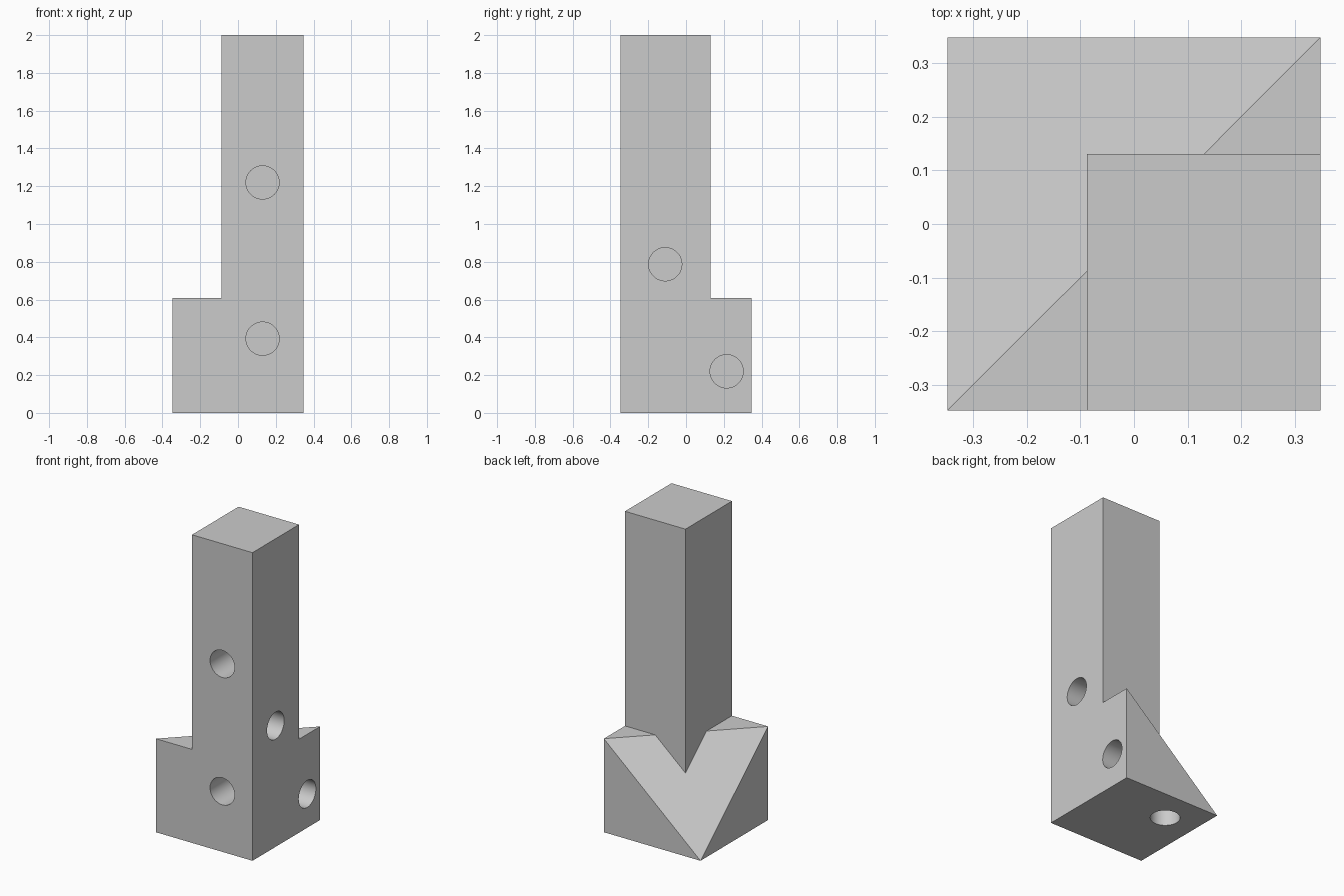
import bpy, bmesh, math
from mathutils import Matrix, Vector

cube = bpy.data.objects.get("Cube")
if cube:
    bpy.data.objects.remove(cube, do_unlink=True)

HALF = 0.347          # half width of the square foot
FOOT_TOP = 0.607
POST_LEFT, POST_BACK = -0.087, 0.13
RADIUS, DEPTH = 0.088, 0.22

grey = bpy.data.materials.new("light grey")
grey.use_nodes = True
grey.diffuse_color = (0.6, 0.6, 0.6, 1)
grey.node_tree.nodes["Principled BSDF"].inputs["Base Color"].default_value = grey.diffuse_color


def make_object(name, bm):
    bmesh.ops.recalc_face_normals(bm, faces=bm.faces)
    mesh = bpy.data.meshes.new(name)
    bm.to_mesh(mesh)
    bm.free()
    mesh.materials.append(grey)
    obj = bpy.data.objects.new(name, mesh)
    bpy.context.collection.objects.link(obj)
    return obj


def box(low, high):
    bm = bmesh.new()
    bmesh.ops.create_cube(bm, size=1)
    low, high = Vector(low), Vector(high)
    for v in bm.verts:
        v.co = Vector(low[i] + (v.co[i] + 0.5) * (high[i] - low[i]) for i in range(3))
    return bm


def combine(target, other, operation):
    mod = target.modifiers.new(operation.lower(), "BOOLEAN")
    mod.operation = operation
    mod.solver = "EXACT"
    mod.object = other
    bpy.ops.object.select_all(action="DESELECT")
    target.select_set(True)
    bpy.context.view_layer.objects.active = target
    bpy.ops.object.modifier_apply(modifier=mod.name)
    bpy.data.objects.remove(other, do_unlink=True)


def merge_flat_faces(bm):
    bmesh.ops.dissolve_limit(bm, angle_limit=math.radians(0.5),
                             verts=bm.verts, edges=bm.edges)


# Foot: a block with its upper back corner sliced off along the diagonal
bm = box((-HALF, -HALF, 0), (HALF, HALF, FOOT_TOP))
corner = [v for v in bm.verts if v.co.x < 0 < v.co.y and v.co.z > 0.1]
bmesh.ops.delete(bm, geom=corner, context="VERTS")
bmesh.ops.convex_hull(bm, input=bm.verts)
merge_flat_faces(bm)
body = make_object("notched_post", bm)

# Tall post, flush with the front and side of the foot
post = make_object("post", box((POST_LEFT, -HALF, 0), (HALF, POST_BACK, 2)))
combine(body, post, "UNION")
bm = bmesh.new()
bm.from_mesh(body.data)
merge_flat_faces(bm)
bm.to_mesh(body.data)
bm.free()

# Blind dowel holes: mouth centre and drilling axis
holes = [
    ((0.13, -HALF, 1.22), "Y"),
    ((0.13, -HALF, 0.393), "Y"),
    ((HALF, -0.11, 0.787), "X"),
    ((HALF, 0.215, 0.22), "X"),
    ((-0.13, 0.13, 0), "Z"),
]
turns = {"X": Matrix.Rotation(math.pi / 2, 4, "Y"),
         "Y": Matrix.Rotation(math.pi / 2, 4, "X"),
         "Z": Matrix.Identity(4)}
for centre, axis in holes:
    bm = bmesh.new()
    bmesh.ops.create_cone(bm, cap_ends=True, segments=48, radius1=RADIUS,
                          radius2=RADIUS, depth=2 * DEPTH,
                          matrix=Matrix.Translation(centre) @ turns[axis])
    drill = make_object("hole_cutter", bm)
    drill.hide_render = True
    combine(body, drill, "DIFFERENCE")

body.select_set(True)
bpy.context.view_layer.objects.active = body
bpy.ops.object.shade_smooth_by_angle(angle=math.radians(30))
